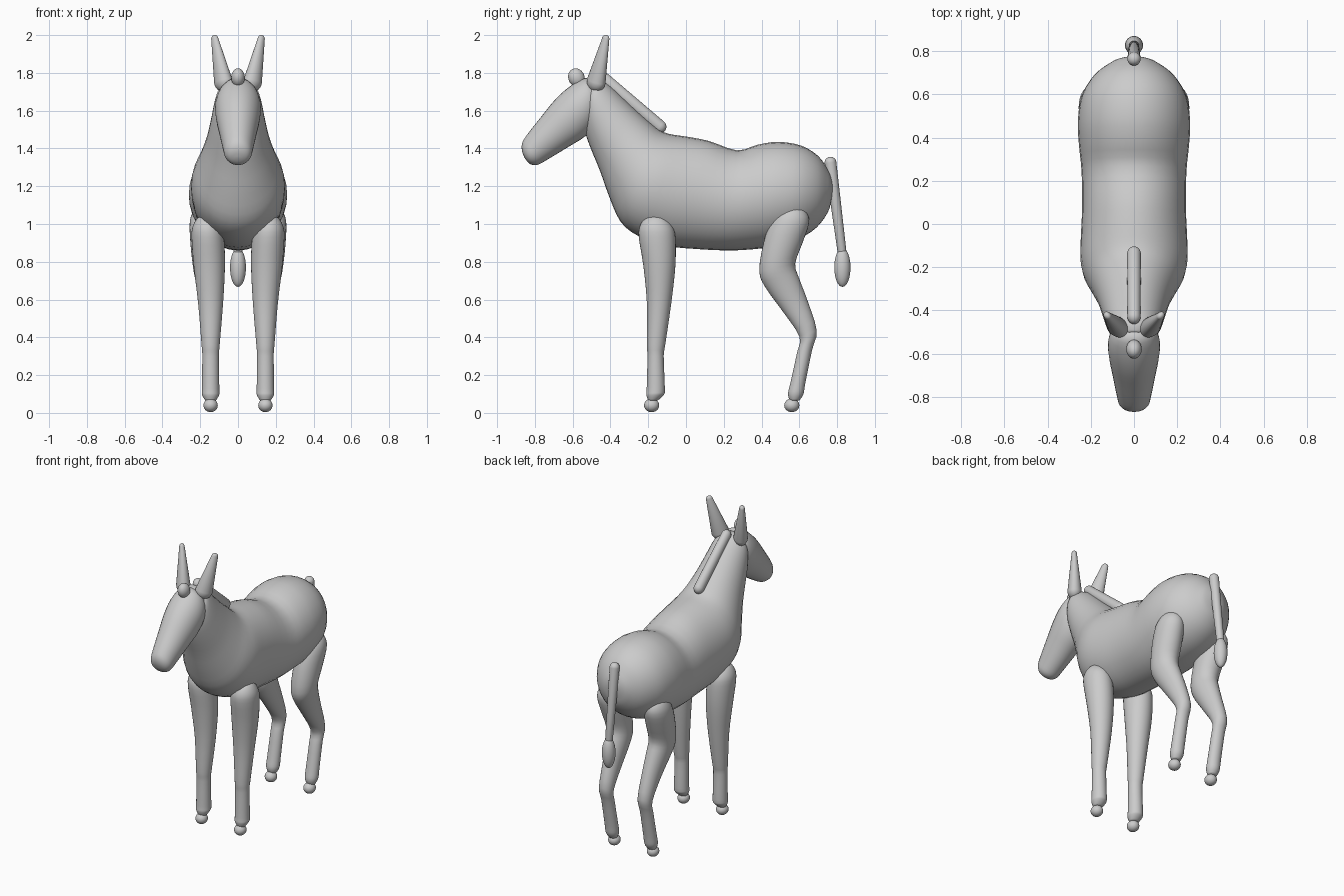
import bpy, bmesh, math
from mathutils import Vector

SIDES = 32


def finish(bm, name):
    bmesh.ops.recalc_face_normals(bm, faces=bm.faces)
    mesh = bpy.data.meshes.new(name)
    bm.to_mesh(mesh)
    bm.free()
    for p in mesh.polygons:
        p.use_smooth = True
    ob = bpy.data.objects.new(name, mesh)
    bpy.context.collection.objects.link(ob)
    return ob


def spline(rows, steps):
    """Catmull-Rom interpolation of section rows."""
    out = []
    for i in range(len(rows) - 1):
        p0, p1 = rows[max(i - 1, 0)], rows[i]
        p2, p3 = rows[i + 1], rows[min(i + 2, len(rows) - 1)]
        for s in range(steps):
            t = s / steps
            out.append([0.5 * (2 * b + (c - a) * t + (2 * a - 5 * b + 4 * c - d) * t * t
                               + (3 * b - a - 3 * c + d) * t ** 3)
                        for a, b, c, d in zip(p0, p1, p2, p3)])
    return out + [list(rows[-1])]


def loft(name, rows, side=1, steps=3):
    """Elliptic sections: edge point (y1, z1), opposite edge (y2, z2), half width, centre x."""
    rows = [tuple(r) + (0,) * (6 - len(r)) for r in rows]
    bm = bmesh.new()
    rings = []
    for y1, z1, y2, z2, hw, x in spline(rows, steps):
        c = Vector((x * side, (y1 + y2) / 2, (z1 + z2) / 2))
        u = Vector((0, (y1 - y2) / 2, (z1 - z2) / 2))
        ring = []
        for k in range(SIDES):
            a = 2 * math.pi * k / SIDES
            ring.append(bm.verts.new(c + u * math.cos(a) + Vector((hw * math.sin(a), 0, 0))))
        rings.append(ring)
    for r, q in zip(rings, rings[1:]):
        for k in range(SIDES):
            j = (k + 1) % SIDES
            bm.faces.new((r[k], r[j], q[j], q[k]))
    bm.faces.new(rings[0])
    bm.faces.new(rings[-1])
    return finish(bm, name)


def taper(name, a, b, ra, rb, wide=1.0):
    """Round-ended tapered rod from a to b; wide scales its first cross axis."""
    a, b = Vector(a), Vector(b)
    d = (b - a).normalized()
    rot = d.to_track_quat('Z', 'Y')
    length = (b - a).length
    bm = bmesh.new()
    bmesh.ops.create_uvsphere(bm, u_segments=24, v_segments=16, radius=1)
    for v in bm.verts:
        top = v.co.z > 1e-4
        p = v.co * (rb if top else ra)
        p.x *= wide
        p.z += length if top else 0
        v.co = a + rot @ p
    return finish(bm, name)


def ellipsoid(name, loc, radii, tilt=0):
    bm = bmesh.new()
    bmesh.ops.create_uvsphere(bm, u_segments=24, v_segments=16, radius=1)
    ob = finish(bm, name)
    ob.location, ob.scale, ob.rotation_euler = loc, radii, (tilt, 0, 0)
    return ob


# Trunk and neck
loft("body_and_neck", [
    (.777, 1.215, .777, 1.175, .02), (.768, 1.25, .768, 1.12, .065),
    (.75, 1.29, .75, 1.06, .105), (.70, 1.36, .69, .98, .18),
    (.61, 1.415, .59, .917, .24), (.49, 1.435, .47, .882, .26),
    (.38, 1.42, .35, .866, .255), (.27, 1.39, .22, .86, .243),
    (.12, 1.44, .05, .868, .24), (0, 1.463, -.11, .885, .246),
    (-.08, 1.475, -.25, .935, .248), (-.13, 1.492, -.345, 1.01, .232),
    (-.175, 1.525, -.405, 1.14, .2), (-.25, 1.59, -.455, 1.28, .167),
    (-.33, 1.665, -.512, 1.42, .143), (-.405, 1.735, -.542, 1.52, .126),
    (-.46, 1.765, -.542, 1.61, .105), (-.50, 1.765, -.53, 1.69, .05)])

# Head
loft("head", [
    (-.47, 1.74, -.45, 1.68, .03), (-.53, 1.773, -.45, 1.60, .095),
    (-.61, 1.732, -.48, 1.525, .12), (-.69, 1.662, -.535, 1.463, .116),
    (-.765, 1.57, -.62, 1.41, .1), (-.845, 1.468, -.735, 1.34, .08),
    (-.868, 1.425, -.785, 1.314, .07), (-.868, 1.385, -.82, 1.315, .048),
    (-.855, 1.35, -.84, 1.33, .015)])

# Mane and forelock
taper("mane", (0, -.14, 1.515), (0, -.43, 1.765), .036, .034, .9)
ellipsoid("forelock", (0, -.58, 1.775), (.036, .043, .05), .4)

# Tail
taper("tail", (0, .765, 1.325), (0, .825, .86), .031, .024)
ellipsoid("tail_tuft", (0, .828, .77), (.042, .043, .103))

front = [
    (-.18, 1.045, -.14, 1.045, .02, .163), (-.215, 1.032, -.105, 1.032, .05, .163),
    (-.244, .99, -.072, .99, .076, .163), (-.25, .93, -.056, .93, .086, .16),
    (-.226, .78, -.056, .78, .083, .152), (-.207, .58, -.078, .58, .066, .145),
    (-.207, .36, -.11, .36, .048, .145), (-.204, .3, -.118, .3, .044, .145),
    (-.208, .13, -.112, .13, .046, .145), (-.21, .095, -.118, .095, .045, .145),
    (-.2, .065, -.15, .065, .028, .145)]
hind = [
    (.545, 1.095, .59, 1.095, .02, .175), (.50, 1.075, .63, 1.075, .055, .175),
    (.452, 1.02, .652, 1.01, .08, .175), (.41, .9, .617, .9, .084, .168),
    (.388, .75, .578, .79, .078, .16), (.42, .665, .60, .71, .07, .153),
    (.51, .54, .645, .59, .056, .147), (.60, .405, .692, .435, .046, .145),
    (.588, .32, .668, .335, .042, .145), (.553, .16, .632, .16, .043, .145),
    (.54, .1, .622, .1, .042, .145), (.55, .065, .6, .065, .028, .145)]

# Legs, hooves and ears on both sides
for s, tag in ((1, "left"), (-1, "right")):
    loft("front_leg_" + tag, front, s)
    loft("hind_leg_" + tag, hind, s)
    ellipsoid("front_hoof_" + tag, (.145 * s, -.182, .04), (.038, .04, .036))
    ellipsoid("hind_hoof_" + tag, (.145 * s, .56, .04), (.038, .04, .036))
    taper("ear_" + tag, (.078 * s, -.475, 1.755), (.123 * s, -.425, 1.98), .055, .021, .8)
